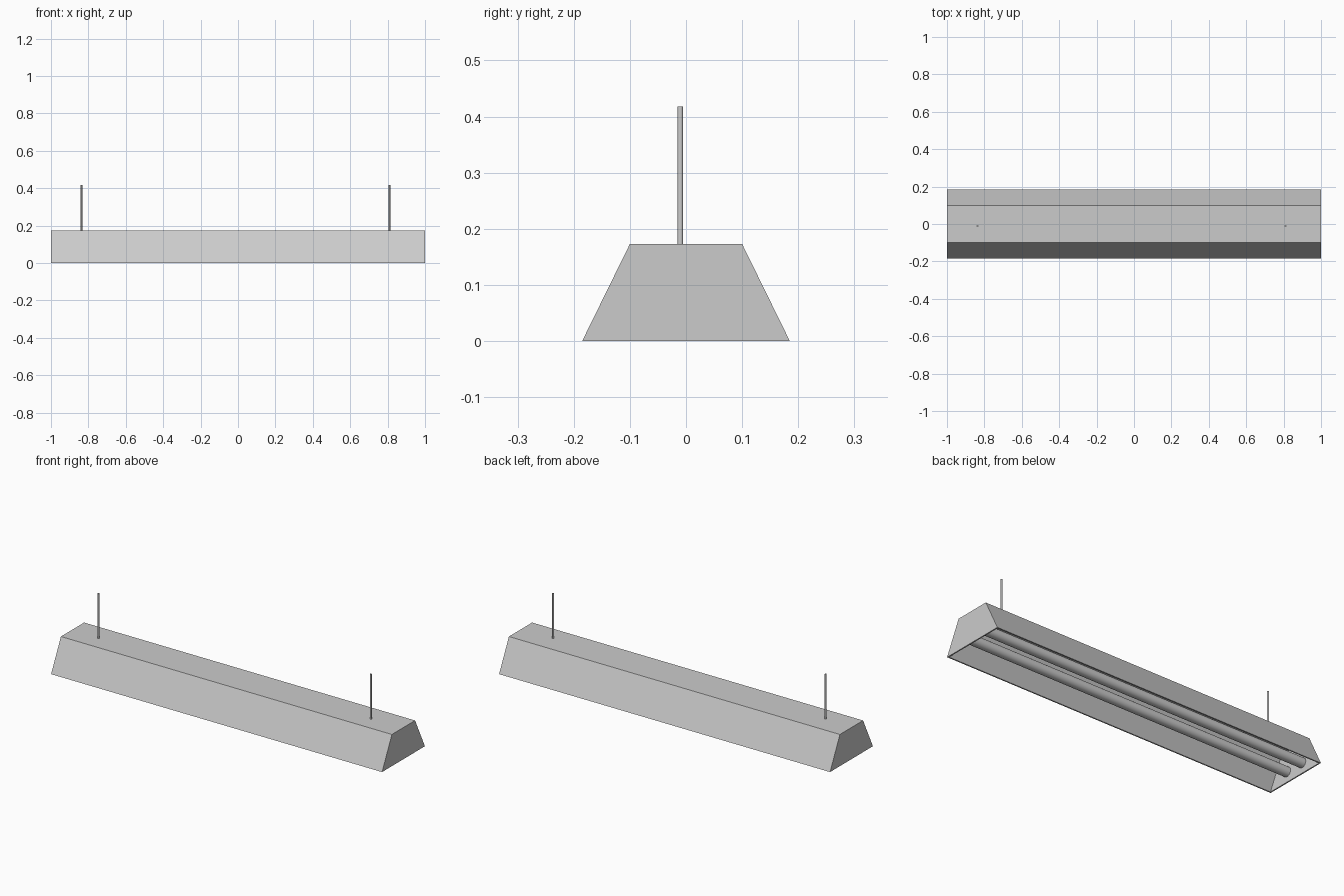
import bpy, bmesh, math

if "Cube" in bpy.data.objects:
    bpy.data.objects.remove(bpy.data.objects["Cube"])

L, H, WALL = 1.0, 0.173, 0.007


def housing():
    # Nested rectangular rings: roof, outer rim, inner rim, inner ceiling
    rings = [(L, 0.10, H), (L, 0.185, 0),
             (L - WALL, 0.178, 0), (L - WALL, 0.096, H - WALL)]
    bm = bmesh.new()
    loops = [[bm.verts.new((sx * x, sy * y, z))
              for sx, sy in ((-1, -1), (1, -1), (1, 1), (-1, 1))]
             for x, y, z in rings]
    for a, b in zip(loops, loops[1:]):
        for i in range(4):
            j = (i + 1) % 4
            bm.faces.new((a[i], b[i], b[j], a[j]))
    bm.faces.new(loops[0])
    bm.faces.new(loops[-1])
    bmesh.ops.recalc_face_normals(bm, faces=bm.faces)
    mesh = bpy.data.meshes.new("lamp_housing")
    bm.to_mesh(mesh)
    bm.free()
    bpy.context.collection.objects.link(bpy.data.objects.new("lamp_housing", mesh))


def cylinder(name, radius, depth, loc, sides, rot=(0, 0, 0)):
    bpy.ops.mesh.primitive_cylinder_add(vertices=sides, radius=radius, depth=depth,
                                        location=loc, rotation=rot)
    bpy.context.object.name = name
    bpy.ops.object.shade_smooth_by_angle(angle=math.radians(50))


# Hollow trapezoid shade, open underneath
housing()

# Two fluorescent tubes spanning the shade
for side, y in (("front", -0.056), ("back", 0.056)):
    cylinder(side + "_tube", 0.026, 2 * (L - WALL), (0, y, 0.055), 32,
             (0, math.pi / 2, 0))

# Hanging rods
for side, x in (("left", -0.837), ("right", 0.81)):
    cylinder(side + "_hanging_rod", 0.005, 0.248, (x, -0.01, 0.294), 12)
